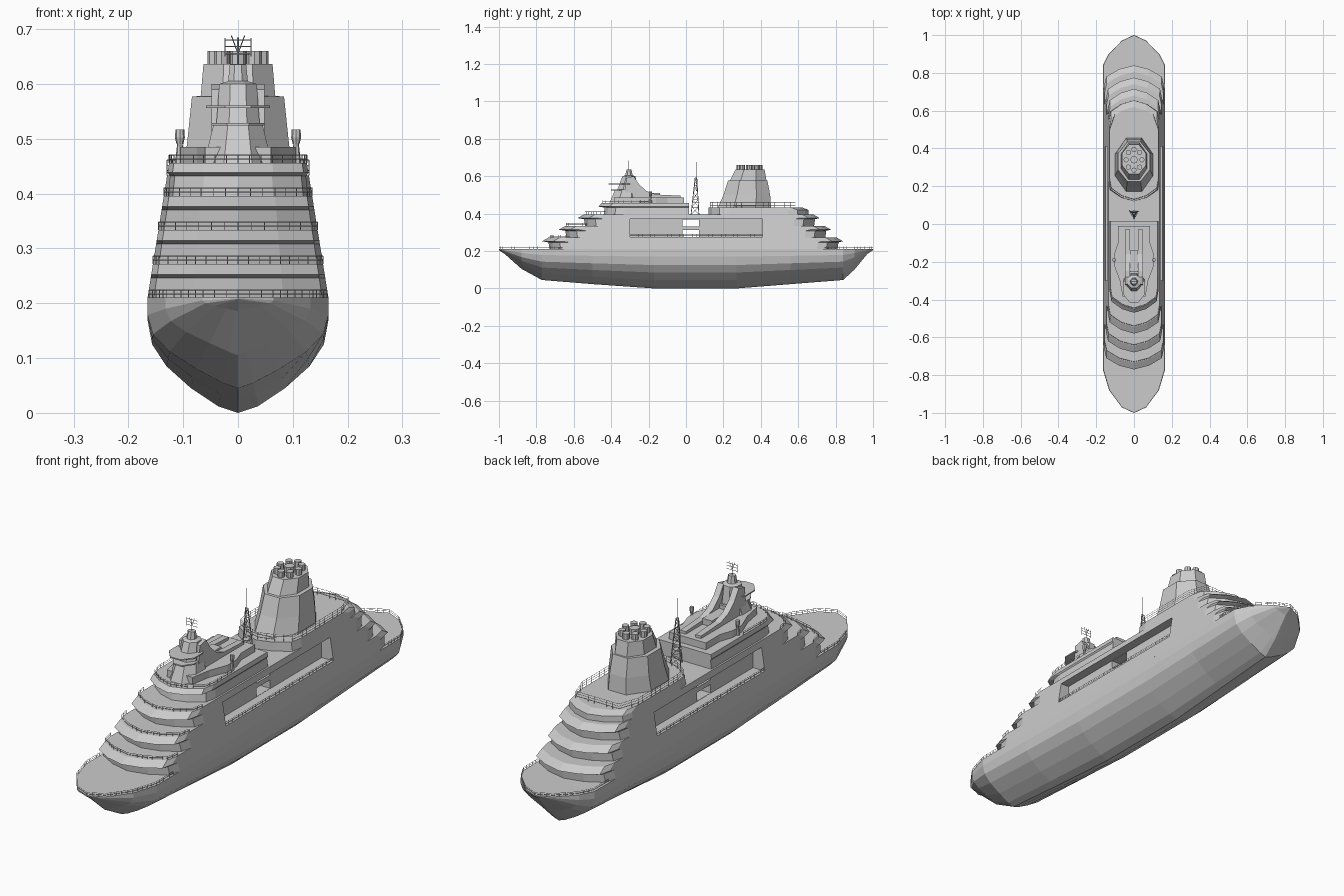
import bpy, bmesh, math
from mathutils import Vector, Matrix

if "Cube" in bpy.data.objects:
    bpy.data.objects.remove(bpy.data.objects["Cube"])


def finish(name, bm):
    bmesh.ops.remove_doubles(bm, verts=bm.verts, dist=1e-5)
    bmesh.ops.recalc_face_normals(bm, faces=bm.faces)
    me = bpy.data.meshes.new(name)
    bm.to_mesh(me)
    bm.free()
    ob = bpy.data.objects.new(name, me)
    bpy.context.scene.collection.objects.link(ob)
    return ob


def loft(name, rings):
    """Closed rings of equal length, skinned and capped."""
    bm = bmesh.new()
    vs = [[bm.verts.new(p) for p in r] for r in rings]
    n = len(vs[0])
    for a, b in zip(vs, vs[1:]):
        for i in range(n):
            j = (i + 1) % n
            bm.faces.new((a[i], a[j], b[j], b[i]))
    bm.faces.new(vs[0])
    bm.faces.new(vs[-1])
    return finish(name, bm)


def box(name, x0, x1, y0, y1, z0, z1):
    o = [(x0, y0), (x1, y0), (x1, y1), (x0, y1)]
    return loft(name, [[(x, y, z) for x, y in o] for z in (z0, z1)])


def cyl(bm, p, r1, r2, h, n=8):
    bmesh.ops.create_cone(bm, cap_ends=True, segments=n, radius1=r1, radius2=r2,
                          depth=h, matrix=Matrix.Translation((p[0], p[1], p[2] + h / 2)))


def bar(bm, a, b, r=0.001):
    a, b = Vector(a), Vector(b)
    d = b - a
    m = Matrix.Translation((a + b) / 2) @ d.to_track_quat('Z', 'Y').to_matrix().to_4x4()
    bmesh.ops.create_cone(bm, cap_ends=True, segments=4, radius1=r, radius2=r,
                          depth=d.length, matrix=m)


def railing(name, path, h=0.014, step=0.022, rails=2):
    bm = bmesh.new()
    for a, b in zip(path, path[1:]):
        a, b = Vector(a), Vector(b)
        for k in range(1, rails + 1):
            o = Vector((0, 0, h * k / rails))
            bar(bm, a + o, b + o, 0.0008)
        n = max(1, round((b - a).length / step))
        for i in range(n + 1):
            p = a.lerp(b, i / n)
            bar(bm, p, p + Vector((0, 0, h)), 0.0008)
    return finish(name, bm)


def hw(z):
    return 0.165 - 0.16 * (z - 0.21)


CHEV = [(1, 0.11), (0.93, 0.06), (0.5, 0.02), (0, 0), (-0.5, 0.02), (-0.93, 0.06), (-1, 0.11)]


def chevron(z, y, s=1, w=None):
    w = w or hw(z)
    return [(fx * w, y + s * d, z) for fx, d in CHEV]


def ring(z, yf, yb, w=None):
    return chevron(z, yf, 1, w) + chevron(z, yb, -1, w)[::-1]


# Hull: stations (y, half width, keel height) along a round-bilged section
stations = [(-1, 0, .205), (-.97, .065, .185), (-.88, .132, .105), (-.77, .165, .045),
            (-.5, .165, .023), (-.17, .165, 0), (.27, .165, 0), (.56, .165, .023),
            (.84, .165, .045), (.9, .135, .1), (.97, .065, .185), (1, 0, .205)]
section = [(1, .21), (1, .17), (.95, .125), (.79, .085), (.52, .045), (.22, .012), (0, 0)]
rows = []
for y, w, k in stations:
    p = 1 + 4 * k
    half = [(w * fx ** p, y, k + z / .21 * (.21 - k)) for fx, z in section]
    rows.append(half + [(-x, yy, z) for x, yy, z in half[-2::-1]])
bm = bmesh.new()
vs = [[bm.verts.new(p) for p in r] for r in rows]
for a, b in zip(vs, vs[1:]):
    for i in range(len(a) - 1):
        bm.faces.new((a[i], a[i + 1], b[i + 1], b[i]))
    bm.faces.new((a[0], b[0], b[-1], a[-1]))
bmesh.ops.dissolve_degenerate(bm, edges=bm.edges, dist=1e-5)
finish("hull", bm)

# Bow and stern deck railings
for name, sel in (("bow_railing", stations[:4]), ("stern_railing", stations[:-5:-1])):
    edge = [(w * .985, y, .21) for y, w, k in sel]
    e2 = edge[::-1] + [(-x, y, z) for x, y, z in edge[1:]]
    inner = (.162, -.66 if sel[0][0] < 0 else .74, .21)
    railing(name, [inner] + e2 + [(-inner[0], inner[1], .21)])

# Tiered superstructure: wall, overhanging visor, sloping roof per level
fronts, backs = [-.77, -.68, -.58], [.84, .775, .715]
rings = []
for i, (f, b) in enumerate(zip(fronts, backs)):
    z = .21 + .062 * i
    rings += [ring(z, f + .04, b - .03), ring(z + .036, f + .035, b - .025),
              ring(z + .042, f, b), ring(z + .062, f + .035, b - .035)]
    railing(f"tier_railing_{i + 1}", chevron(z + .062, f + .04))
body = loft("superstructure", rings)

# Long side recesses and a passage straight through amidships
cutters = [box("recess_cutter", .1, .3, -.3, .41, .275, .37),
           box("recess_cutter", -.3, -.1, -.3, .41, .275, .37),
           box("passage_cutter", -.12, .12, -.02, .07, .276, .369)]
for c in cutters:
    c.hide_render = True
    m = body.modifiers.new("cut", 'BOOLEAN')
    m.operation, m.solver, m.object = 'DIFFERENCE', 'EXACT', c
    bpy.context.view_layer.objects.active = body
    bpy.ops.object.modifier_apply(modifier=m.name)
for c in cutters:
    bpy.data.objects.remove(c)
box("passage_bridge", -.1, .1, -.02, .07, .312, .332)
for s in (1, -1):
    railing("recess_railing", [(s * .152, -.3, .275), (s * .152, .41, .275)])

# Forward block with front visor
T = .396


def fore(z, yf, w=None):
    c = chevron(z, yf, 1, w)
    return c + [(c[-1][0], .015, z), (c[0][0], .015, z)]


loft("forward_block", [fore(T, -.44, .128), fore(.432, -.435, .124), fore(.438, -.47), fore(.456, -.45)])
c = chevron(.456, -.445)
railing("forward_block_railing", [(.124, -.2, .456)] + c + [(-.124, -.2, .456)])

# Deckhouse on the forward block
plan = [(.06, -.385), (.075, -.3), (.105, -.22), (.105, -.16), (.085, -.1), (.085, -.01)]
plan += [(-x, y) for x, y in plan[::-1]]
loft("deckhouse", [[(x, y, z) for x, y in plan] for z in (.455, .485)])

# Funnel block aft
loft("aft_block", [ring(T, .12, .655), ring(.42, .12, .655), ring(.433, .12, .62)])
c, d = chevron(.433, .13), chevron(.433, .61, -1)
railing("aft_block_railing", c + [d[-1], (-.1, .585, .433), (.1, .585, .433), d[0], c[0]], .028, .03, 3)

# Funnel: flared octagon with a collar of exhaust pipes
def octagon(z, wx, y0, y1):
    cy, ry = (y0 + y1) / 2, (y1 - y0) / 2
    k = 1 / math.cos(math.pi / 8)
    return [(wx * k * math.cos(a), cy + ry * k * math.sin(a), z)
            for a in [math.pi / 8 + i * math.pi / 4 for i in range(8)]]


loft("funnel", [octagon(.43, .1, .17, .455), octagon(.5, .092, .2, .45), octagon(.577, .084, .225, .435),
                octagon(.578, .068, .235, .43), octagon(.636, .063, .265, .42)])
bm = bmesh.new()
for i in range(8):
    a = i * math.pi / 4
    cyl(bm, (.042 * math.cos(a), .34 + .055 * math.sin(a), .635), .014, .014, .025)
cyl(bm, (0, .34, .635), .02, .02, .025)
finish("exhaust_pipes", bm)

# Command tower: stacked faceted body, platforms, twin swept fins
loft("tower_base", [octagon(.455, .062, -.41, -.25), octagon(.525, .045, -.38, -.25)])
loft("tower", [octagon(.52, .04, -.37, -.26), octagon(.6, .034, -.34, -.27), octagon(.605, .018, -.325, -.285),
               octagon(.635, .015, -.318, -.292)])
for n, z, w, y0, y1 in (("lower_platform", .524, .048, -.4, -.26), ("upper_platform", .556, .058, -.415, -.27)):
    loft(n, [octagon(z, w, y0, y1), octagon(z + .005, w, y0, y1)])
fin = [(-.33, .48), (-.32, .59), (-.28, .6), (-.25, .555), (-.21, .52), (-.16, .502), (-.03, .496), (-.03, .48)]
for s in (1, -1):
    loft("swept_fin", [[(s * (x + t * k), y, z) for y, z, in fin] for x, k, t in ((.022, 1, 0), (.022, 1, .026))])
box("spine", -.022, .022, -.28, -.14, .48, .51)

# Antenna on the tower
bm = bmesh.new()
bar(bm, (0, -.305, .63), (0, -.305, .685), .0015)
for z in (.655, .668, .68):
    bar(bm, (-.025, -.305, z), (.025, -.305, z))
for s in (1, -1):
    bar(bm, (s * .024, -.305, .65), (s * .024, -.305, .684))
    bar(bm, (0, -.305, .655), (s * .012, -.305, .688))
finish("antenna", bm)

# Lamp posts on either side of the deckhouse
bm = bmesh.new()
for s in (1, -1):
    p = (s * .106, -.19)
    cyl(bm, (*p, .455), .009, .005, .035)
    cyl(bm, (*p, .49), .006, .009, .012)
    cyl(bm, (*p, .502), .009, .008, .015)
finish("lamp_posts", bm)

# Three-legged lattice mast amidships
bm = bmesh.new()


def leg(i, t):
    a, r = i * math.tau / 3 + .5, .028 - .022 * t
    return (r * math.cos(a), .055 + r * math.sin(a), T + .195 * t)


for i in range(3):
    bar(bm, leg(i, 0), leg(i, 1), .002)
    for k in range(5):
        bar(bm, leg(i, k / 5), leg(i + 1, (k + 1) / 5))
        bar(bm, leg(i, (k + 1) / 5), leg(i + 1, (k + 1) / 5))
bar(bm, (0, .055, .52), (0, .055, .675), .0015)
cyl(bm, (0, .055, .46), .018, .018, .003)
finish("lattice_mast", bm)
